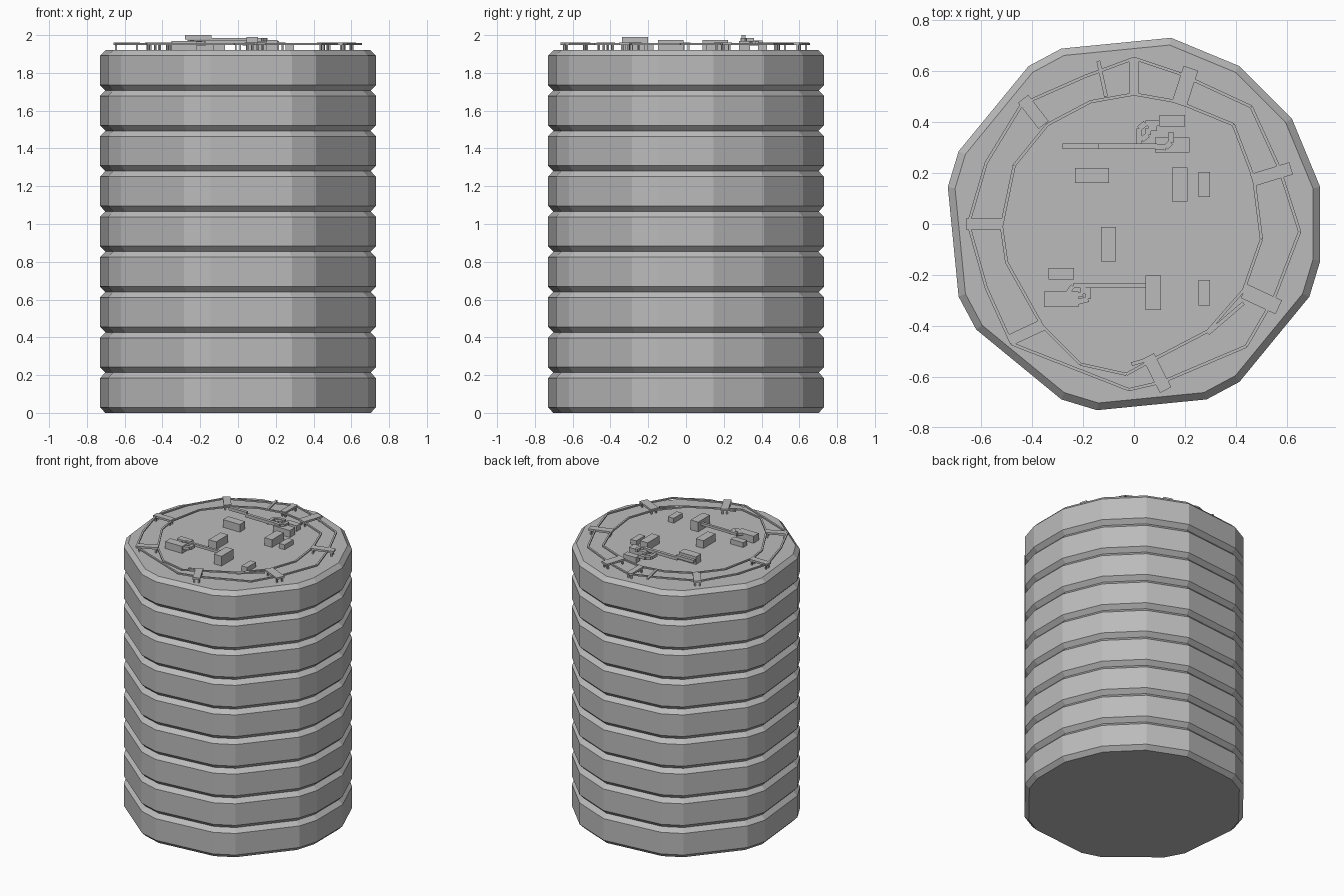
import bpy, bmesh, math
from mathutils import Matrix, Vector

cube = bpy.data.objects.get("Cube")
if cube:
    bpy.data.objects.remove(cube, do_unlink=True)

# One plain grey for everything
grey = bpy.data.materials.new("concrete_grey")
grey.use_nodes = True
colour = (0.5, 0.5, 0.5, 1)
grey.diffuse_color = colour
grey.node_tree.nodes["Principled BSDF"].inputs["Base Color"].default_value = colour

ROOF = 1.92
FLOORS = 9
RADIUS = 0.745
CHAMFER = 0.029


def finish(bm, name):
    """Turn a bmesh into a flat-shaded object with the grey material."""
    bmesh.ops.recalc_face_normals(bm, faces=bm.faces)
    mesh = bpy.data.meshes.new(name)
    bm.to_mesh(mesh)
    bm.free()
    mesh.materials.append(grey)
    obj = bpy.data.objects.new(name, mesh)
    bpy.context.collection.objects.link(obj)
    return obj


def add_block(bm, centre, size, angle=0):
    """Add a box turned about the vertical axis."""
    matrix = (Matrix.Translation(centre) @ Matrix.Rotation(angle, 4, "Z")
              @ Matrix.Diagonal((*size, 1)))
    bmesh.ops.create_cube(bm, size=1, matrix=matrix)


def add_bar(bm, start, end, width, low, high):
    """Add a level bar between two plan points."""
    start, end = Vector(start), Vector(end)
    run = end - start
    middle = (start + end) / 2
    add_block(bm, (middle.x, middle.y, (low + high) / 2),
              (run.length, width, high - low), math.atan2(run.y, run.x))


def add_path(bm, points, width, low, high, closed=False):
    """Add a chain of level bars along plan points."""
    ends = points[1:] + (points[:1] if closed else [])
    for start, end in zip(points, ends):
        add_bar(bm, start, end, width, low, high)


# Tower storeys: a many-sided plan whose corners sit on a regular circle division
corner_steps = [7, 5, 3, 1, -1, -2, -5, -6, -9, -10, -13, -14, -17, -18, -21, -22]
corners = [math.tau * step / 32 for step in corner_steps]
height = ROOF / FLOORS
profile = [(0, RADIUS - CHAMFER), (CHAMFER, RADIUS),
           (height - CHAMFER, RADIUS), (height, RADIUS - CHAMFER)]
for floor in range(FLOORS):
    bm = bmesh.new()
    rings = [[bm.verts.new((r * math.cos(a), r * math.sin(a), floor * height + z))
              for a in corners] for z, r in profile]
    for lower, upper in zip(rings, rings[1:]):
        for i in range(len(corners)):
            bm.faces.new((lower[i - 1], lower[i], upper[i], upper[i - 1]))
    bm.faces.new(rings[0])
    bm.faces.new(rings[-1])
    finish(bm, f"storey_{floor + 1}")

# Raised roof rails: irregular outer and inner loops
RAIL_LOW, RAIL_HIGH = 1.948, 1.958
outer_rail = [(0, .65), (.18, .59), (.46, .46), (.57, .22), (.65, -.03),
              (.55, -.29), (.44, -.48), (.11, -.62), (-.02, -.65), (-.48, -.47),
              (-.58, -.25), (-.65, 0), (-.58, .24), (-.44, .47), (-.19, .58)]
inner_rail = [(0, .51), (.17, .48), (.39, .39), (.47, .18), (.5, -.06),
              (.43, -.26), (.29, -.42), (.06, -.54), (-.03, -.59), (-.21, -.55),
              (-.36, -.4), (-.5, -.15), (-.52, -.01), (-.47, .23), (-.34, .39),
              (-.17, .48)]
for name, loop in (("outer_rail", outer_rail), ("inner_rail", inner_rail)):
    bm = bmesh.new()
    add_path(bm, loop, 0.012, RAIL_LOW, RAIL_HIGH, closed=True)
    finish(bm, name)

# Loose rail offcuts
bm = bmesh.new()
add_bar(bm, (-.14, .64), (-.11, .5), 0.015, RAIL_LOW, RAIL_HIGH)
add_bar(bm, (.29, -.43), (.43, -.31), 0.015, RAIL_LOW, RAIL_HIGH)
add_bar(bm, (-.01, -.55), (.06, -.53), 0.015, RAIL_LOW, RAIL_HIGH)
finish(bm, "rail_offcuts")

# Cross plates joining the rails, each on pairs of short posts
plates = [((0, .58), .14, .04, 90), ((.2, .54), .15, .06, 72),
          ((.54, .195), .16, .05, 17), ((.5, -.295), .15, .06, -25),
          ((.09, -.585), .15, .05, -63), ((-.42, -.425), .14, .045, 25),
          ((-.59, 0), .14, .045, 0), ((-.395, .44), .13, .05, 128)]
plate_bm, post_bm = bmesh.new(), bmesh.new()
for (x, y), length, width, degrees in plates:
    angle = math.radians(degrees)
    add_block(plate_bm, (x, y, 1.954), (length, width, 0.014), angle)
    for along in (-.4, .4):
        for across in (-.3, .3):
            spot = Matrix.Rotation(angle, 2) @ Vector((length * along, width * across))
            add_block(post_bm, (x + spot.x, y + spot.y, (ROOF + RAIL_LOW) / 2),
                      (0.01, 0.01, RAIL_LOW - ROOF), angle)
finish(plate_bm, "cross_plates")
finish(post_bm, "rail_posts")

# Roof machinery: large and small units, long side along x or y
LARGE, SMALL = (.135, .06), (.1, .045)
units = [("x", LARGE, .15, .31, .05), ("x", LARGE, -.165, .19, .055),
         ("y", LARGE, .18, .155, .055), ("y", LARGE, -.1, -.08, .055),
         ("x", LARGE, -.285, -.295, .05), ("y", LARGE, .075, -.27, .07),
         ("x", SMALL, .15, .405, .04), ("y", SMALL, .275, .155, .035),
         ("x", SMALL, -.285, -.195, .035), ("y", SMALL, .275, -.27, .035)]
for number, (axis, (length, width), x, y, tall) in enumerate(units, 1):
    bm = bmesh.new()
    size = (length, width, tall) if axis == "x" else (width, length, tall)
    add_block(bm, (x, y, ROOF + tall / 2), size)
    finish(bm, f"roof_unit_{number}")

# Square ducts linking the units
bm = bmesh.new()
add_bar(bm, (-.28, .305), (-.14, .305), 0.022, 1.978, 2.0)
add_bar(bm, (-.15, .305), (.09, .305), 0.022, 1.963, 1.985)
add_path(bm, [(.02, .31), (.02, .375), (.045, .395), (.1, .395)], 0.022, 1.95, 1.972)
add_path(bm, [(.03, .33), (.055, .35), (.055, .375), (.09, .375)], 0.022, 1.945, 1.967)
add_path(bm, [(.08, .305), (.125, .3), (.145, .32), (.145, .36)], 0.022, 1.966, 1.985)
finish(bm, "back_duct")

bm = bmesh.new()
add_path(bm, [(.05, -.243), (-.24, -.243), (-.26, -.27)], 0.018, 1.955, 1.973)
add_path(bm, [(-.18, -.25), (-.18, -.295), (-.22, -.305)], 0.022, 1.945, 1.967)
add_path(bm, [(-.2, -.25), (-.2, -.275), (-.23, -.28)], 0.018, 1.95, 1.97)
finish(bm, "front_duct")
